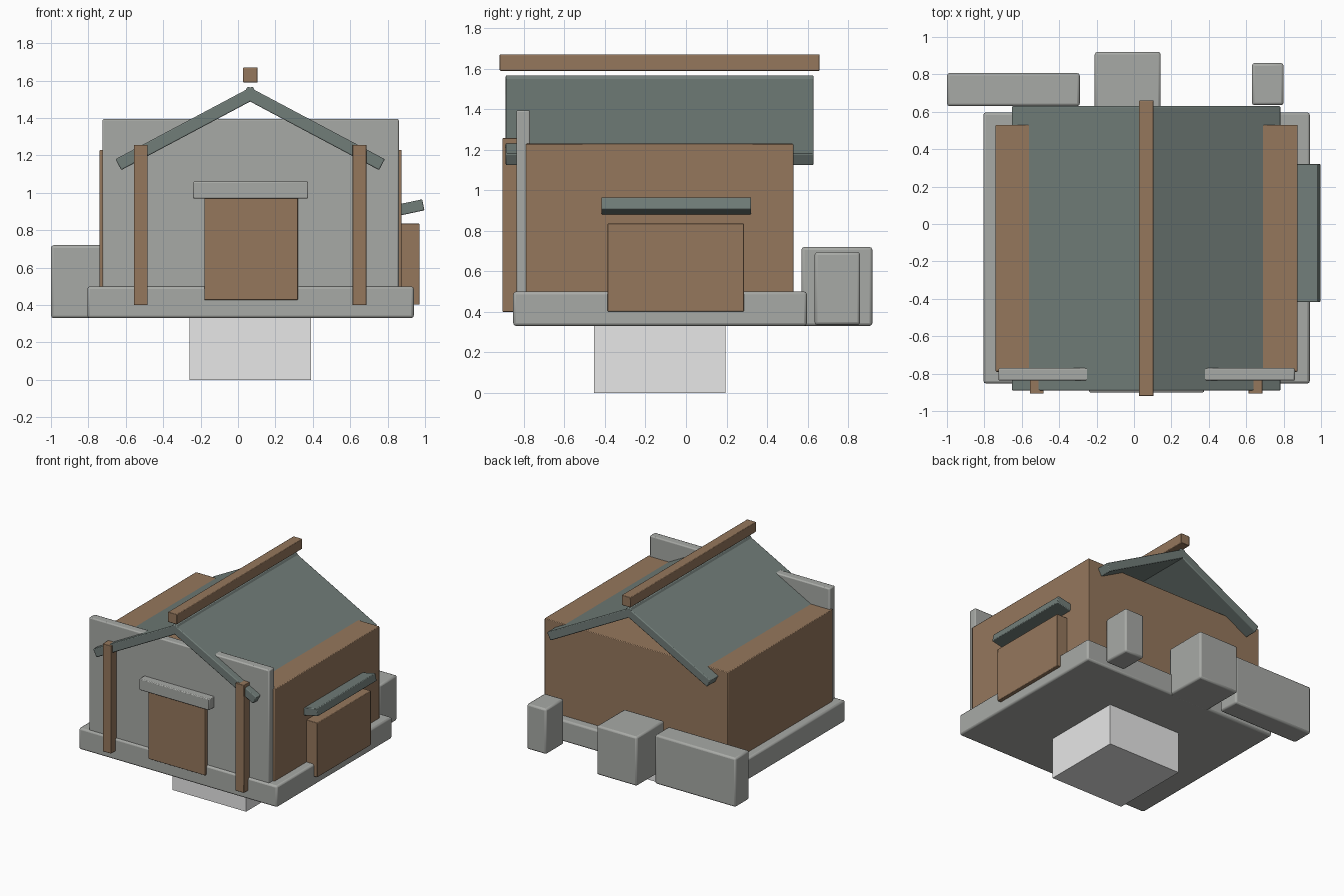
import bpy, math
from mathutils import Matrix

if "Cube" in bpy.data.objects:
    bpy.data.objects.remove(bpy.data.objects["Cube"])


def material(name, rgb):
    m = bpy.data.materials.new(name)
    m.diffuse_color = (*rgb, 1)
    m.use_nodes = True
    m.node_tree.nodes["Principled BSDF"].inputs["Base Color"].default_value = m.diffuse_color
    return m


STONE = material("grey stone", (0.39, 0.40, 0.38))
WOOD = material("brown wood", (0.30, 0.185, 0.108))
SLATE = material("green grey slate", (0.165, 0.205, 0.19))
PALE = material("pale grey", (0.8, 0.8, 0.8))


def finish(ob, mat, bevel):
    ob.data.materials.append(mat)
    if bevel:
        mod = ob.modifiers.new("bevel", 'BEVEL')
        mod.width = bevel
        mod.segments = 2
        bpy.context.view_layer.objects.active = ob
        ob.select_set(True)
        bpy.ops.object.shade_smooth_by_angle(angle=math.radians(30))
        ob.select_set(False)


def box(name, x, y, z, mat, bevel=0.0, tilt=0.0):
    """Box between (min, max) pairs, tilted about its own y axis."""
    bpy.ops.mesh.primitive_cube_add(size=1)
    ob = bpy.context.object
    ob.name = name
    size = [b - a for a, b in (x, y, z)]
    mid = [(a + b) / 2 for a, b in (x, y, z)]
    ob.data.transform(Matrix.Diagonal((*size, 1)))
    ob.location = mid
    ob.rotation_euler.y = tilt
    ob.select_set(False)
    finish(ob, mat, bevel)
    return ob


# Plinth, foundation and main walls
box("plinth", (-0.26, 0.39), (-0.455, 0.195), (0, 0.65), PALE)
box("foundation", (-0.805, 0.94), (-0.853, 0.597), (0.33, 0.50), STONE, 0.014)
box("walls", (-0.74, 0.875), (-0.79, 0.53), (0.40, 1.23), WOOD, 0.005)
box("front_facade", (-0.725, 0.86), (-0.838, -0.77), (0.40, 1.395), STONE, 0.009)

# Two roof slabs meeting at the ridge, and the beam above
RIDGE, PITCH, LENGTH, THICK = 0.065, math.radians(28), 0.83, 0.066
for side, label in ((-1, "left"), (1, "right")):
    # outer upper corner of the eave, then step to the slab centre
    cx = RIDGE + side * (0.72 - LENGTH / 2 * math.cos(PITCH) - THICK / 2 * math.sin(PITCH))
    cz = 1.18 + LENGTH / 2 * math.sin(PITCH) - THICK / 2 * math.cos(PITCH)
    box("roof_" + label, (cx - LENGTH / 2, cx + LENGTH / 2), (-0.89, 0.63),
        (cz - THICK / 2, cz + THICK / 2), SLATE, 0.006, side * PITCH)
box("ridge_beam", (0.027, 0.105), (-0.92, 0.66), (1.59, 1.67), WOOD, 0.004)

# Porch posts
for side, label in ((-1, "left"), (1, "right")):
    px = RIDGE + side * 0.585
    box("post_" + label, (px - 0.037, px + 0.037), (-0.907, -0.833),
        (0.40, 1.257), WOOD, 0.003)

# Front door and lintel
box("door", (-0.18, 0.32), (-0.87, -0.80), (0.427, 0.985), WOOD, 0.003)
box("lintel", (-0.24, 0.375), (-0.90, -0.80), (0.97, 1.06), STONE, 0.006)

# Side shutter and tilted awning
box("side_shutter", (0.84, 0.97), (-0.388, 0.287), (0.402, 0.835), WOOD, 0.004)
box("awning", (0.80, 0.993), (-0.418, 0.322), (0.886, 0.946), SLATE, 0.005,
    math.radians(-12))

# Stone blocks behind the house
box("long_stone", (-1.0, -0.29), (0.63, 0.807), (0.33, 0.72), STONE, 0.014)
box("middle_stone", (-0.21, 0.143), (0.57, 0.92), (0.33, 0.72), STONE, 0.014)
box("small_stone", (0.63, 0.80), (0.635, 0.86), (0.335, 0.695), STONE, 0.014)
